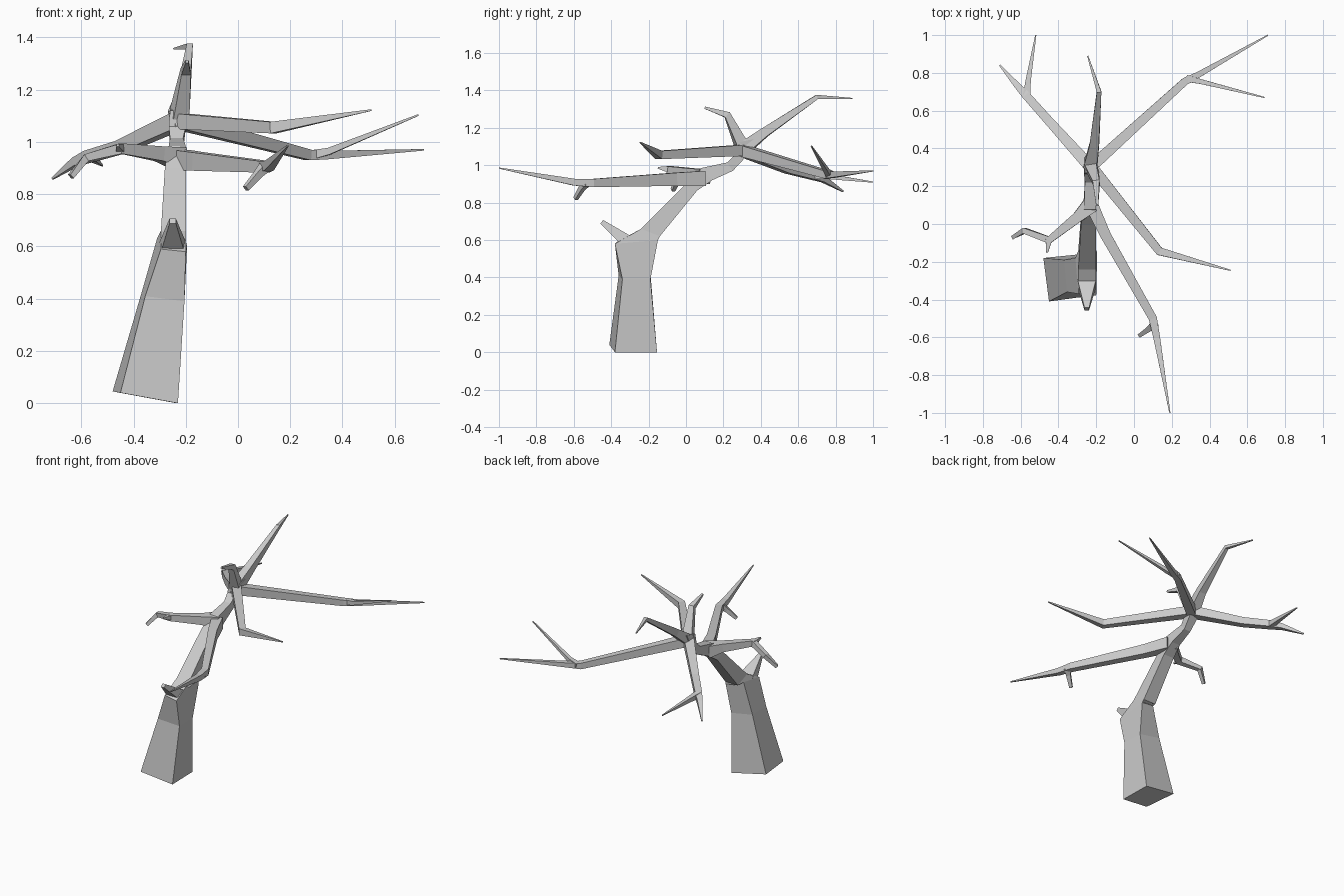
import bpy
import bmesh
from mathutils import Vector

default_cube = bpy.data.objects.get("Cube")
if default_cube:
    bpy.data.objects.remove(default_cube, do_unlink=True)


def make_material(name, colour):
    material = bpy.data.materials.new(name)
    material.use_nodes = True
    material.diffuse_color = colour
    for node in material.node_tree.nodes:
        if node.type == "BSDF_PRINCIPLED":
            node.inputs["Base Color"].default_value = colour
    return material


bark = make_material("grey bark", (0.6, 0.6, 0.6, 1))


def skin_rings(name, rings):
    """Join four-sided rings into one closed, flat-shaded limb."""
    bm = bmesh.new()
    loops = [[bm.verts.new(corner) for corner in ring] for ring in rings]
    for lower, upper in zip(loops, loops[1:]):
        for i in range(4):
            j = (i + 1) % 4
            bm.faces.new((lower[i], lower[j], upper[j], upper[i]))
    bm.faces.new(loops[0][::-1])
    bm.faces.new(loops[-1])
    bmesh.ops.recalc_face_normals(bm, faces=bm.faces)
    mesh = bpy.data.meshes.new(name)
    bm.to_mesh(mesh)
    bm.free()
    mesh.materials.append(bark)
    limb = bpy.data.objects.new(name, mesh)
    bpy.context.collection.objects.link(limb)
    return limb


def branch(name, *stations):
    """Sweep a square section; each station is x, y, z, half width, half height."""
    points = [Vector(station[:3]) for station in stations]
    rings = []
    for i, station in enumerate(stations):
        before = points[max(i - 1, 0)]
        after = points[min(i + 1, len(points) - 1)]
        arriving = (points[i] - before).normalized()
        leaving = (after - points[i]).normalized()
        along = (arriving + leaving).normalized()
        side = along.cross(Vector((0, 0, 1))).normalized()
        up = side.cross(along)
        side, up = side * station[3], up * station[-1]
        rings.append([points[i] + side * s + up * u
                      for s, u in ((-1, -1), (1, -1), (1, 1), (-1, 1))])
    return skin_rings(name, rings)


def level_ring(left, right, front, back):
    """Ring from an x range plus (y, z) of its front and back edges."""
    return [(left, *back), (left, *front), (right, *front), (right, *back)]


# Leaning trunk, from the tilted foot up to the crown
skin_rings("trunk", [
    [(-.48, -.18, .045), (-.45, -.41, .04), (-.23, -.38, 0), (-.235, -.155, 0)],
    [(-.37, -.19, .42), (-.355, -.36, .41), (-.205, -.34, .39), (-.21, -.19, .39)],
    [(-.31, -.18, .63), (-.295, -.37, .59), (-.2, -.38, .58), (-.195, -.15, .6)],
    level_ring(-.295, -.2, (-.24, .66), (-.14, .62)),
    level_ring(-.28, -.2, (0, .9), (.06, .865)),
    level_ring(-.265, -.2, (.08, .985), (.14, .92)),
    level_ring(-.26, -.21, (.22, 1.015), (.25, .97)),
    level_ring(-.265, -.2, (.265, 1.06), (.325, 1.05)),
    level_ring(-.26, -.19, (.27, 1.12), (.36, 1.14)),
])

# Broken stub on the front of the trunk
branch("broken_stub", (-.25, -.31, .59, .05, .035), (-.25, -.45, .698, .012))

# Long low limb reaching forward, with a hanging twig
branch("front_limb", (-.22, .09, .93, .035, .04), (-.15, -.06, .925, .028, .035),
       (.1, -.5, .905, .022), (.12, -.6, .91, .018), (.19, -1, .985, .003))
branch("front_twig", (.11, -.53, .91, .02), (.08, -.555, .88, .014),
       (.03, -.59, .822, .01))

# Low hooked limb on the right
branch("right_limb", (-.23, .1, .94, .045, .04), (-.3, .035, .955, .028),
       (-.45, -.085, .975, .02), (-.58, -.035, .94, .015), (-.64, -.07, .868, .01))
branch("right_twig", (-.45, -.08, .975, .018), (-.46, -.15, .987, .005))

# Crown limbs that spread backward and fork
branch("back_left_limb", (-.23, .3, 1.08, .03), (.27, .755, .95, .02),
       (.34, .79, .95, .016), (.71, 1, .97, .003))
branch("back_left_fork", (.28, .77, .95, .018), (.35, .755, .965, .013),
       (.69, .67, 1.103, .003))
branch("back_right_limb", (-.22, .29, 1.085, .032), (-.45, .545, .98, .024),
       (-.57, .68, .945, .022), (-.62, .735, .925, .016), (-.71, .84, .86, .004))
branch("back_right_fork", (-.57, .67, .945, .02), (-.56, .76, .94, .014),
       (-.52, 1, .91, .003))

# Crown limbs that rise or turn forward
branch("rising_limb", (-.23, .31, 1.09, .035), (-.21, .42, 1.175, .025),
       (-.185, .7, 1.365, .012), (-.245, .89, 1.357, .003))
branch("crooked_limb", (-.225, .3, 1.1, .032), (-.2, .22, 1.27, .018),
       (-.195, .1, 1.308, .006))
branch("left_limb", (-.23, .31, 1.08, .03), (.135, -.145, 1.055, .022),
       (.51, -.245, 1.122, .003))
